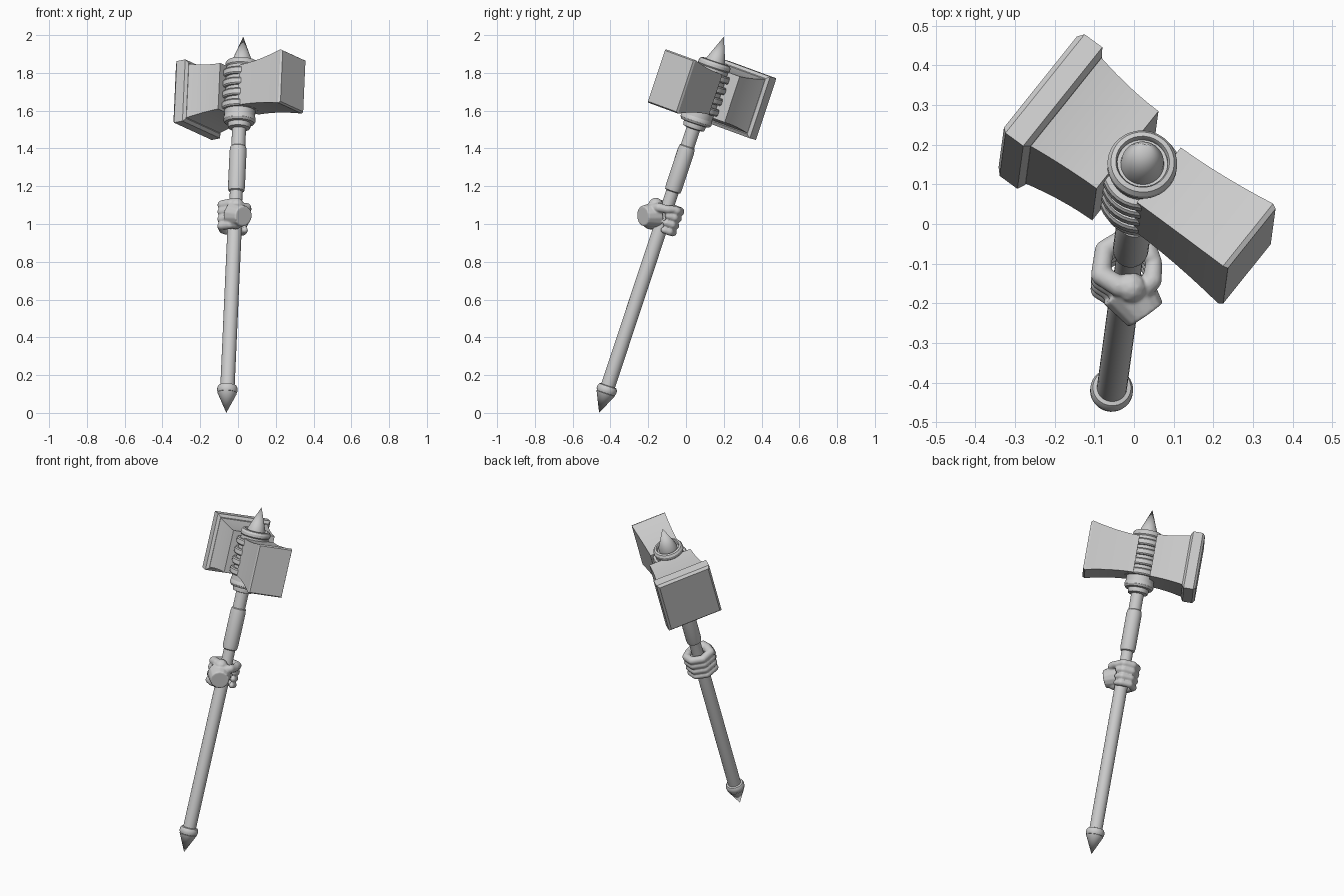
import bpy, bmesh, math
from mathutils import Vector, Matrix

if "Cube" in bpy.data.objects:
    bpy.data.objects.remove(bpy.data.objects["Cube"])

# Tilted local frame: u along the head, v across it, w up the shaft
ORIGIN = Vector((-0.062, -0.46, 0.0))
w = Vector((0.09, 0.663, 2.0)).normalized()
v = Vector((0.6, 0.75, -0.27))
v = (v - w * v.dot(w)).normalized()
u = v.cross(w)
FRAME = Matrix.Translation(ORIGIN) @ Matrix((u, v, w)).transposed().to_4x4()


def finish(name, bm, place=True, angle=30):
    bmesh.ops.remove_doubles(bm, verts=bm.verts, dist=1e-5)
    bmesh.ops.recalc_face_normals(bm, faces=bm.faces)
    if place:
        bm.transform(FRAME)
    me = bpy.data.meshes.new(name)
    bm.to_mesh(me)
    bm.free()
    ob = bpy.data.objects.new(name, me)
    bpy.context.collection.objects.link(ob)
    bpy.ops.object.select_all(action='DESELECT')
    ob.select_set(True)
    bpy.context.view_layer.objects.active = ob
    bpy.ops.object.shade_smooth_by_angle(angle=math.radians(angle))
    return ob


def loft(bm, loops, closed_ends=False):
    rings = [[bm.verts.new(p) for p in lp] for lp in loops]
    n = len(rings[0])
    for a, b in zip(rings, rings[1:]):
        for i in range(n):
            j = (i + 1) % n
            bm.faces.new((a[i], a[j], b[j], b[i]))
    if closed_ends:
        bm.faces.new(rings[0])
        bm.faces.new(rings[-1])


def lathe(name, profile, sides=32):
    """Revolve (radius, height) points around the shaft."""
    bm = bmesh.new()
    loops = [[(r * math.cos(2 * math.pi * i / sides), r * math.sin(2 * math.pi * i / sides), h)
              for i in range(sides)] for r, h in profile]
    loft(bm, loops)
    return finish(name, bm)


def block(name, sections):
    """Loft rectangles (u, half width, half height) along the head."""
    bm = bmesh.new()
    loft(bm, [[(x, 0.012 + a * hw, 1.80 + b * hh)
               for a, b in ((-1, -1), (1, -1), (1, 1), (-1, 1))] for x, hw, hh in sections], True)
    return finish(name, bm, angle=15)


def flare(x0, x1, w0, w1, h0, h1, power=1.8, steps=6):
    return [(x0 + (x1 - x0) * k, w0 + (w1 - w0) * k ** power, h0 + (h1 - h0) * k ** power)
            for k in (i / steps for i in range(steps + 1))]


# Shaft, pommel and grip
lathe("shaft", [(0, 0.14), (0.038, 0.14), (0.038, 1.03), (0.034, 1.06), (0.034, 1.24), (0.037, 1.24),
                (0.037, 1.66), (0, 1.66)])
lathe("grip_sleeve", [(0.034, 1.235), (0.042, 1.24), (0.045, 1.26), (0.045, 1.46), (0.042, 1.485),
                      (0.036, 1.49)])
lathe("pommel_spike", [(0, 0), (0.051, 0.11), (0.040, 0.115), (0, 0.115)])
lathe("pommel_collar", [(0.038, 0.108), (0.050, 0.112), (0.054, 0.122), (0.054, 0.138),
                        (0.048, 0.15), (0.038, 0.153)])

# Head socket with stacked bands
lathe("lower_collar", [(0.037, 1.585), (0.058, 1.59), (0.061, 1.605), (0.061, 1.615), (0.078, 1.618),
                       (0.086, 1.63), (0.086, 1.645), (0.078, 1.66), (0, 1.66)])
lathe("head_core", [(0, 1.65), (0.082, 1.65), (0.082, 1.945), (0, 1.945)])
for i in range(4):
    t = 1.705 + i * 0.06
    lathe(f"head_band_{i + 1}", [(0.08, t - 0.019), (0.096, t - 0.019), (0.101, t - 0.012),
                                 (0.101, t + 0.012), (0.096, t + 0.019), (0.08, t + 0.019)])
lathe("top_collar", [(0.06, 1.925), (0.082, 1.925), (0.088, 1.932), (0.088, 1.948), (0.08, 1.96),
                     (0.068, 1.963), (0.064, 1.955), (0.064, 1.94)])
lathe("top_spike", [(0, 1.94), (0.055, 1.94), (0.053, 1.965), (0, 2.1)])

# Hammer blocks
block("large_block", flare(-0.055, -0.27, 0.130, 0.152, 0.128, 0.154))
block("striking_plate", [(-0.25, 0.150, 0.155), (-0.262, 0.166, 0.172), (-0.318, 0.166, 0.172),
                         (-0.332, 0.153, 0.159)])
block("small_block", flare(0.045, 0.325, 0.092, 0.105, 0.112, 0.149)
      + [(0.337, 0.100, 0.142)])

# Gripping hand: overlapping balls and limbs fused into one surface
e1 = (Vector((1, 0, 0)) - w * w.x).normalized()
e2 = w.cross(e1)
CENTRE = 1.09
hand = bmesh.new()


def around(deg, rad, h):
    a = math.radians(deg)
    return ORIGIN + w * (CENTRE + h) + e1 * rad * math.cos(a) + e2 * rad * math.sin(a)


def limb(p, q, r1, r2):
    d = q - p
    m = Matrix.Translation((p + q) / 2) @ d.to_track_quat('Z', 'Y').to_matrix().to_4x4()
    bmesh.ops.create_cone(hand, cap_ends=True, segments=14, radius1=r1, radius2=r2,
                          depth=d.length, matrix=m)


def ball(p, r):
    bmesh.ops.create_icosphere(hand, subdivisions=2, radius=r, matrix=Matrix.Translation(p))


def chain(points, radii):
    for p, r in zip(points, radii):
        ball(p, r)
    for p, q, r, s in zip(points, points[1:], radii, radii[1:]):
        limb(p, q, r, s)


# Fingers, from knuckles on the left round the back
for k, h in enumerate((-0.060, -0.021, 0.019, 0.057)):
    size = 0.020 + 0.0012 * k
    pts = [around(a, r, h) for a, r in ((250, 0.066), (205, 0.078), (150, 0.072), (95, 0.072),
                                        (50, 0.070), (20, 0.058))]
    chain(pts, [size + 0.004, size + 0.002, size, size, size, size - 0.003])
# Thumb
chain([around(285, 0.075, 0.025), around(325, 0.072, 0.045), around(5, 0.064, 0.050),
       around(45, 0.072, 0.062)], [0.030, 0.025, 0.021, 0.017])
# Palm and cut wrist
for h in (-0.045, -0.012, 0.022, 0.05):
    ball(around(275, 0.062, h), 0.040)
limb(around(265, 0.045, 0.0), around(293, 0.118, -0.025), 0.072, 0.054)
hand_ob = finish("gripping_hand", hand, place=False, angle=50)
rm = hand_ob.modifiers.new("fuse", 'REMESH')
rm.mode = 'VOXEL'
rm.voxel_size = 0.005
rm.use_smooth_shade = True
sm = hand_ob.modifiers.new("soften", 'SMOOTH')
sm.iterations = 3
